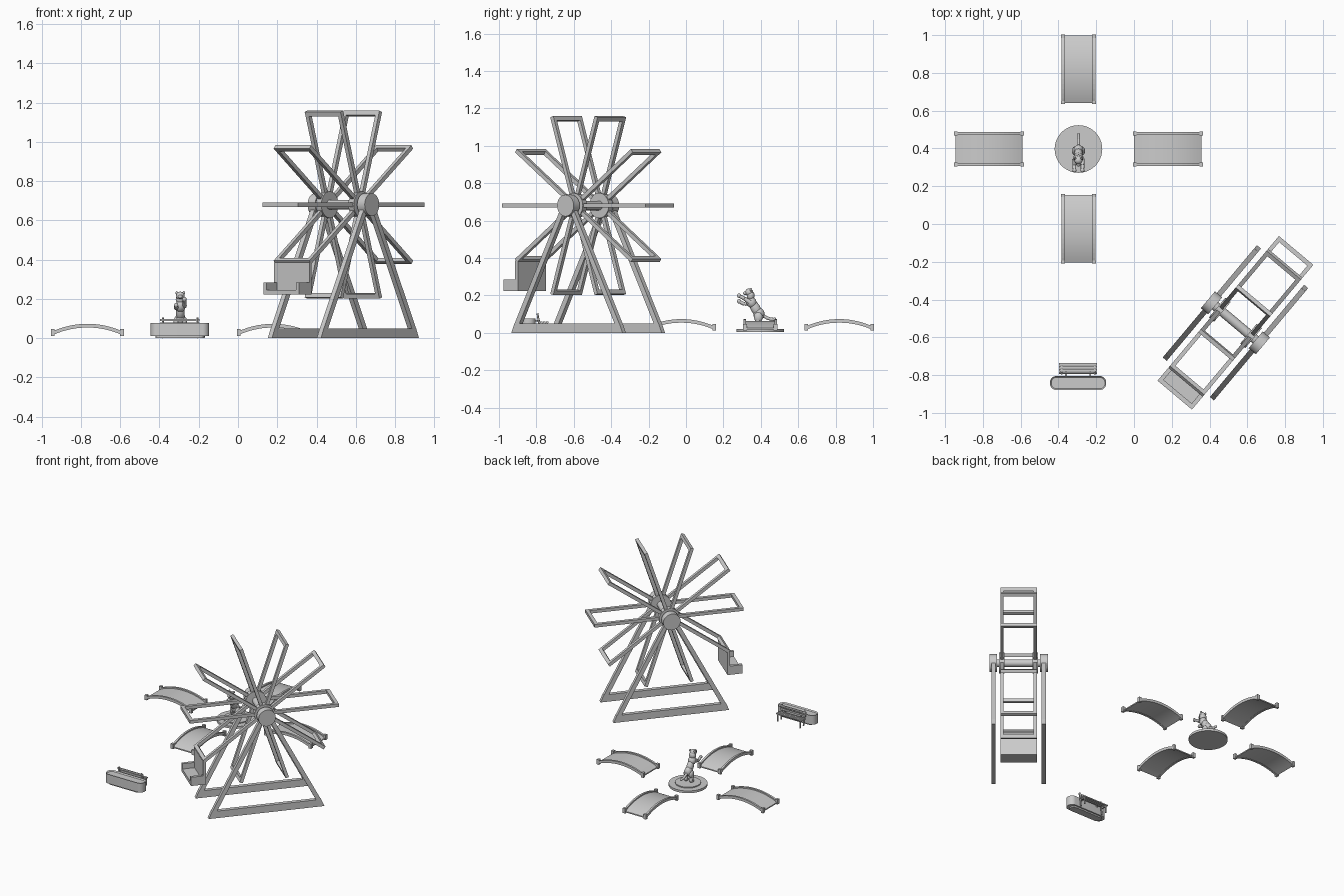
import bpy, bmesh
from math import sin, cos, pi, radians, asin
from mathutils import Matrix, Vector

if "Cube" in bpy.data.objects:
    bpy.data.objects.remove(bpy.data.objects["Cube"])

I = Matrix.Identity(4)

def finish(name, bm, M=I, smooth=False):
    bmesh.ops.transform(bm, matrix=M, verts=bm.verts)
    bmesh.ops.recalc_face_normals(bm, faces=bm.faces)
    me = bpy.data.meshes.new(name)
    bm.to_mesh(me)
    bm.free()
    ob = bpy.data.objects.new(name, me)
    bpy.context.collection.objects.link(ob)
    if smooth:
        bpy.ops.object.select_all(action='DESELECT')
        ob.select_set(True)
        bpy.context.view_layer.objects.active = ob
        bpy.ops.object.shade_smooth_by_angle(angle=radians(40))
    return ob

def add_box(bm, x0, x1, y0, y1, z0, z1, M=I):
    S = Matrix.Translation(((x0+x1)/2, (y0+y1)/2, (z0+z1)/2)) @ Matrix.Diagonal((x1-x0, y1-y0, z1-z0, 1))
    bmesh.ops.create_cube(bm, size=1, matrix=M @ S)

def add_prism(bm, pts, a, b, axis='Y'):
    """Extrude a 2D outline from a to b along Y (outline in xz) or Z (outline in xy)."""
    P = (lambda p: (p[0], a, p[1])) if axis == 'Y' else (lambda p: (p[0], p[1], a))
    f = bm.faces.new([bm.verts.new(P(p)) for p in pts])
    r = bmesh.ops.extrude_face_region(bm, geom=[f])
    d = Vector((0, b-a, 0)) if axis == 'Y' else Vector((0, 0, b-a))
    bmesh.ops.translate(bm, vec=d, verts=[v for v in r['geom'] if isinstance(v, bmesh.types.BMVert)])

def add_rod(bm, p, q, r1, r2, seg=12):
    p, q = Vector(p), Vector(q)
    R = (q-p).to_track_quat('Z', 'Y').to_matrix().to_4x4()
    bmesh.ops.create_cone(bm, cap_ends=True, segments=seg, radius1=r1, radius2=r2,
                          depth=(q-p).length, matrix=Matrix.Translation((p+q)/2) @ R)

def add_ball(bm, c, s, tilt=0):
    M = Matrix.Translation(c) @ Matrix.Rotation(tilt, 4, 'X') @ Matrix.Diagonal((*s, 1))
    bmesh.ops.create_uvsphere(bm, u_segments=14, v_segments=10, radius=1, matrix=M)

# ---- arched footbridges around the fountain
CX, CY = -0.294, 0.397

def arch(top, thick, half=0.178, n=14):
    R = 0.43
    A = asin(half / R)
    ang = [-A + 2*A*i/n for i in range(n+1)]
    up = [(R*sin(a), top - R + R*cos(a)) for a in ang]
    return up + [(x, z - thick) for x, z in reversed(up)]

def bridge(name, x, y, turn):
    M = Matrix.Translation((x, y, 0)) @ Matrix.Rotation(turn, 4, 'Z')
    bm = bmesh.new()
    add_prism(bm, arch(0.064, 0.008), -0.078, 0.078)
    finish(name + "_deck", bm, M, True)
    bm = bmesh.new()
    for s in (-1, 1):
        add_prism(bm, arch(0.073, 0.019), s*0.082 - 0.007, s*0.082 + 0.007)
        for e in (-1, 1):
            add_box(bm, e*0.176-0.009, e*0.176+0.009, s*0.082-0.01, s*0.082+0.01, 0.012, 0.047)
    finish(name + "_rails", bm, M)

bridge("left_bridge", CX-0.473, CY, 0)
bridge("right_bridge", CX+0.473, CY, 0)
bridge("back_bridge", CX, CY+0.422, pi/2)
bridge("front_bridge", CX, CY-0.422, pi/2)

# ---- round plinth
bm = bmesh.new()
add_rod(bm, (CX, CY, 0.004), (CX, CY, 0.02), 0.126, 0.126, 48)
finish("plinth_base", bm, I, True)
bm = bmesh.new()
add_rod(bm, (CX, CY, 0.02), (CX, CY, 0.027), 0.083, 0.083, 40)
finish("plinth_step", bm, I, True)

# ---- rearing animal statue, facing the front
bm = bmesh.new()
add_ball(bm, (0, 0.390, 0.100), (0.026, 0.030, 0.034))
add_ball(bm, (0, 0.372, 0.130), (0.023, 0.026, 0.046), radians(28))
add_ball(bm, (0, 0.350, 0.163), (0.027, 0.027, 0.032), radians(25))
add_ball(bm, (0, 0.346, 0.198), (0.024, 0.021, 0.026))
add_ball(bm, (0, 0.338, 0.216), (0.022, 0.022, 0.021))
add_ball(bm, (0, 0.318, 0.211), (0.012, 0.014, 0.010))
for s in (-1, 1):
    add_ball(bm, (s*0.018, 0.348, 0.230), (0.007, 0.006, 0.009))
    lean = 0.015 * s
    add_rod(bm, (s*0.02, 0.342, 0.163), (s*0.022, 0.312, 0.168+lean), 0.013, 0.010)
    add_rod(bm, (s*0.022, 0.312, 0.168+lean), (s*0.021, 0.287, 0.181+lean), 0.010, 0.009)
    add_ball(bm, (s*0.021, 0.284, 0.183+lean), (0.011, 0.011, 0.012))
    add_ball(bm, (s*0.020, 0.387, 0.083), (0.015, 0.023, 0.027))
    add_rod(bm, (s*0.021, 0.382, 0.070), (s*0.021, 0.394, 0.036), 0.014, 0.010)
    add_ball(bm, (s*0.021, 0.384, 0.034), (0.012, 0.019, 0.009))
tail = [(0, 0.408, 0.094), (0, 0.432, 0.080), (0, 0.455, 0.072), (0, 0.474, 0.072)]
for p, q in zip(tail, tail[1:]):
    add_rod(bm, p, q, 0.009, 0.008)
    add_ball(bm, q, (0.009, 0.009, 0.009))
finish("animal_statue", bm, Matrix.Translation((CX, 0, 0)), True)

# ---- planter with rounded ends
def stadium(hx, hy, r, n=8):
    return [(sx*(hx-r) + r*cos(a0 + i*pi/2/n), sy*(hy-r) + r*sin(a0 + i*pi/2/n))
            for sx, sy, a0 in ((1, 1, 0), (-1, 1, pi/2), (-1, -1, pi), (1, -1, 1.5*pi))
            for i in range(n+1)]

PM = Matrix.Translation((-0.296, -0.842, 0))
bm = bmesh.new()
add_prism(bm, stadium(0.149, 0.037, 0.034), 0.010, 0.076, 'Z')
top = max(bm.faces, key=lambda f: f.calc_center_median().z)
bmesh.ops.inset_region(bm, faces=[top], thickness=0.007)
bmesh.ops.translate(bm, vec=(0, 0, -0.008), verts=top.verts[:])
finish("planter", bm, PM, True)
bm = bmesh.new()
add_prism(bm, stadium(0.125, 0.027, 0.024), 0, 0.010, 'Z')
finish("planter_foot", bm, PM, True)

# ---- slatted bench behind the planter
bm = bmesh.new()
for i in range(3):
    y = -0.742 - 0.016*i
    add_box(bm, -0.398, -0.197, y-0.006, y+0.006, 0.052, 0.059)
for y, z in ((-0.786, 0.074), (-0.791, 0.092)):
    add_box(bm, -0.398, -0.197, y-0.003, y+0.003, z-0.006, z+0.006)
finish("bench_slats", bm)
bm = bmesh.new()
for x in (-0.383, -0.207):
    add_rod(bm, (x, -0.742, 0), (x, -0.742, 0.053), 0.005, 0.005, 8)
    add_rod(bm, (x, -0.780, 0), (x, -0.794, 0.104), 0.005, 0.005, 8)
    add_box(bm, x-0.004, x+0.004, -0.785, -0.740, 0.045, 0.053)
for x in (-0.36, -0.232):
    add_box(bm, x-0.004, x+0.004, -0.81, -0.78, 0.06, 0.068)
finish("bench_frame", bm)

# ---- big wheel, local x along the wheel plane, local y along the axle
HZ, RAD = 0.68, 0.5
W = Matrix.Translation((0.537, -0.523, 0)) @ Matrix.Rotation(radians(50), 4, 'Z')
bm = bmesh.new()
for k in range(10):
    T = Matrix.Translation((0, 0, HZ)) @ Matrix.Rotation(k*pi/5, 4, 'Y')
    for s in (-1, 1):
        add_box(bm, 0.04, RAD, s*0.108-0.011, s*0.108+0.011, -0.011, 0.011, T)
    add_box(bm, RAD-0.024, RAD, -0.1, 0.1, -0.011, 0.011, T)
finish("wheel_spokes", bm, W)

bm = bmesh.new()
for s in (-1, 1):
    add_rod(bm, (0, s*0.09, HZ), (0, s*0.126, HZ), 0.068, 0.068, 20)
    add_rod(bm, (0, s*0.14, HZ), (0, s*0.19, HZ), 0.058, 0.058, 20)
add_rod(bm, (0, -0.17, HZ), (0, 0.17, HZ), 0.025, 0.025, 16)
finish("wheel_hubs", bm, W, True)

# A-shaped stands, one each side
bm = bmesh.new()
for s in (-1, 1):
    a, b = s*0.163-0.014, s*0.163+0.014
    add_prism(bm, [(-0.388, 0), (0.388, 0), (0.366, 0.05), (-0.366, 0.05)], a, b)
    for e in (-1, 1):
        add_prism(bm, [(e*0.005, HZ), (e*0.036, HZ), (e*0.370, 0.04), (e*0.337, 0.04)], a, b)
finish("wheel_stands", bm, W)

# hanging seat on one lower spoke
bm = bmesh.new()
add_box(bm, -0.410, -0.392, -0.118, 0.118, 0.222, 0.386)
add_box(bm, -0.492, -0.400, -0.118, 0.118, 0.222, 0.246)
for s in (-1, 1):
    add_box(bm, -0.492, -0.400, s*0.108-0.010, s*0.108+0.010, 0.222, 0.284)
finish("wheel_seat", bm, W)
